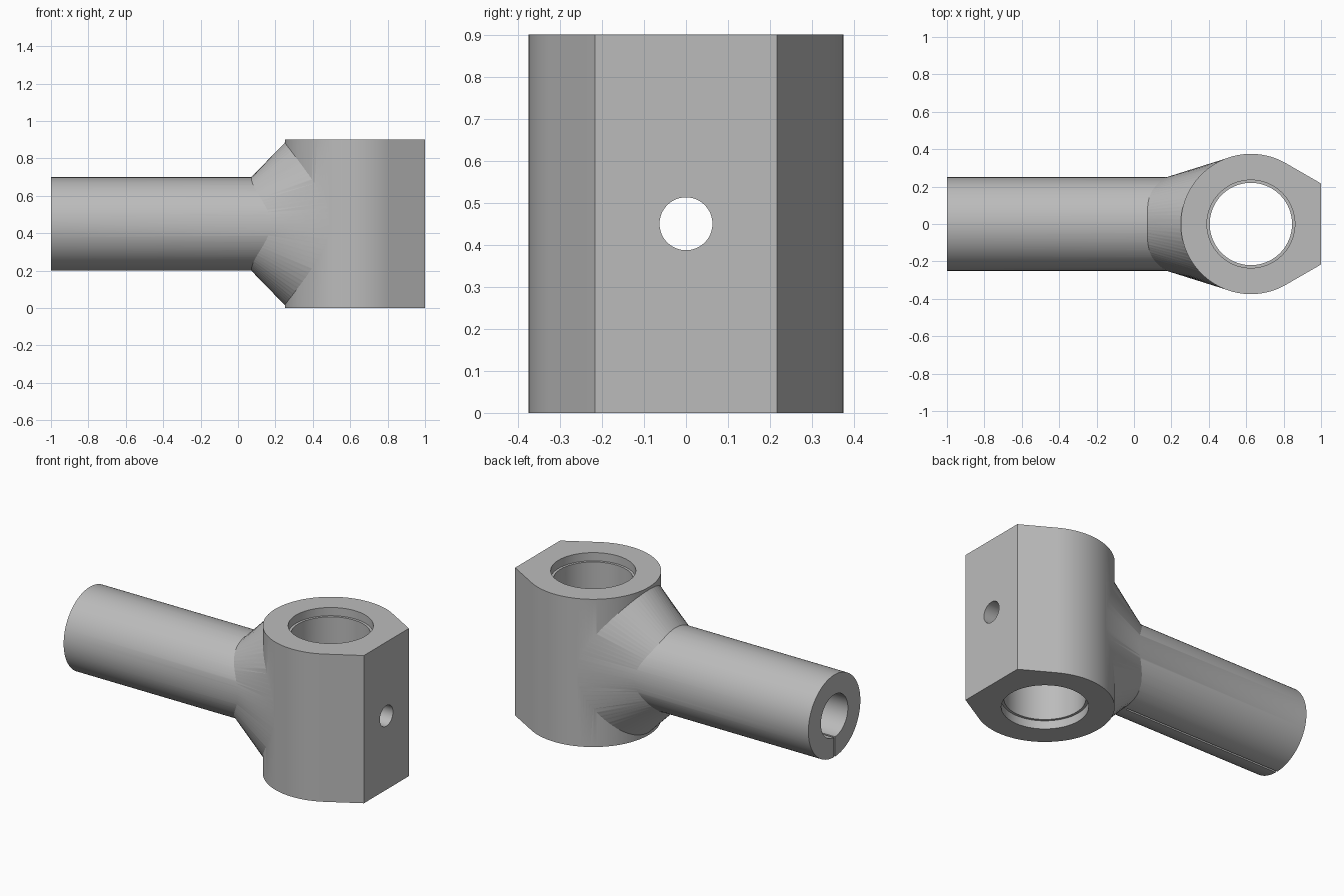
import bpy, bmesh
from math import sin, cos, tan, pi, sqrt, radians
from mathutils import Matrix, Vector

old = bpy.data.objects.get("Cube")
if old:
    bpy.data.objects.remove(old, do_unlink=True)

MID = 0.45            # height of the shank axis
HEAD_X, HEAD_R = 0.625, 0.375
SHANK_R = 0.25

steel = bpy.data.materials.new("plain_grey_metal")
steel.use_nodes = True
grey = (0.5, 0.5, 0.5, 1)
steel.diffuse_color = grey
steel.node_tree.nodes["Principled BSDF"].inputs["Base Color"].default_value = grey


def finish(name, bm):
    bmesh.ops.recalc_face_normals(bm, faces=bm.faces)
    mesh = bpy.data.meshes.new(name)
    bm.to_mesh(mesh)
    bm.free()
    mesh.materials.append(steel)
    obj = bpy.data.objects.new(name, mesh)
    bpy.context.collection.objects.link(obj)
    return obj


def rod(name, radius, start, end, sides=96):
    """Closed cylinder between two points."""
    a, b = Vector(start), Vector(end)
    turn = (b - a).to_track_quat('Z', 'Y').to_matrix().to_4x4()
    bm = bmesh.new()
    bmesh.ops.create_cone(bm, cap_ends=True, segments=sides, radius1=radius, radius2=radius,
                          depth=(b - a).length, matrix=Matrix.Translation((a + b) / 2) @ turn)
    return finish(name, bm)


def combine(target, other, operation):
    mod = target.modifiers.new(operation, 'BOOLEAN')
    mod.operation = operation
    mod.solver = 'EXACT'
    mod.object = other
    bpy.context.view_layer.objects.active = target
    bpy.ops.object.modifier_apply(modifier=mod.name)
    bpy.data.objects.remove(other, do_unlink=True)


# Head: round at the back, tangent sides closing on a flat face
steps = 96
outline = []
for i in range(steps + 1):
    a = radians(60 + 240 * i / steps)
    outline.append((HEAD_X + HEAD_R * cos(a), HEAD_R * sin(a)))
half = HEAD_R * sin(radians(60)) - (1 - HEAD_X - HEAD_R * cos(radians(60))) * tan(radians(30))
outline += [(1, -half), (1, half)]
bm = bmesh.new()
base = bm.faces.new([bm.verts.new((x, y, 0)) for x, y in outline])
lift = bmesh.ops.extrude_face_region(bm, geom=[base])
bmesh.ops.translate(bm, vec=(0, 0, 0.9), verts=[v for v in lift["geom"] if isinstance(v, bmesh.types.BMVert)])
body = finish("rod_end_body", bm)

# Flared neck: straight loft from the shank to an oval on the head
bm = bmesh.new()
sides = 96
rings = [[], []]
for i in range(sides):
    c, s = cos(2 * pi * i / sides), sin(2 * pi * i / sides)
    r = SHANK_R - 0.001
    rings[0].append(bm.verts.new((0.07 + 0.1 * c ** 4, r * c, MID + r * s)))
    y = 0.356 * c
    rings[1].append(bm.verts.new((HEAD_X - sqrt((HEAD_R - 0.001) ** 2 - y * y), y, MID + 0.435 * s)))
caps = [bm.verts.new((0.2, 0, MID)), bm.verts.new((0.6, 0, MID))]
for i in range(sides):
    j = (i + 1) % sides
    a, b, c, d = rings[0][i], rings[0][j], rings[1][j], rings[1][i]
    bm.faces.new((a, b, c))
    bm.faces.new((a, c, d))
    bm.faces.new((b, a, caps[0]))
    bm.faces.new((d, c, caps[1]))
neck = finish("flared_neck", bm)

# Shank, joined to neck and head
shank = rod("shank", SHANK_R, (-1, 0, MID), (0.35, 0, MID), 128)
combine(body, neck, 'UNION')
combine(body, shank, 'UNION')

# Main bore with a shallow wider seat at each end
cutters = [rod("main_bore", 0.22, (HEAD_X, 0, -0.1), (HEAD_X, 0, 1))]
for low, high in ((-0.1, 0.05), (0.85, 1)):
    cutters.append(rod("seat_cut", 0.235, (HEAD_X, 0, low), (HEAD_X, 0, high)))
# Shank bore and the small hole in the flat face
cutters.append(rod("shank_bore", 0.13, (-1.1, 0, MID), (0.6, 0, MID), 64))
cutters.append(rod("face_hole", 0.063, (0.62, 0, MID), (1.1, 0, MID), 48))
# Narrow slit along the underside of the shank
bm = bmesh.new()
bmesh.ops.create_cube(bm, size=1, matrix=Matrix.Translation((-0.525, 0, 0.25)) @ Matrix.Diagonal((1.15, 0.012, 0.4, 1)))
cutters.append(finish("slit_cut", bm))
for cutter in cutters:
    cutter.hide_render = True
    combine(body, cutter, 'DIFFERENCE')

# Smooth curved walls, crisp edges
bpy.ops.object.select_all(action='DESELECT')
body.select_set(True)
bpy.context.view_layer.objects.active = body
bpy.ops.object.shade_smooth_by_angle(angle=radians(20))
